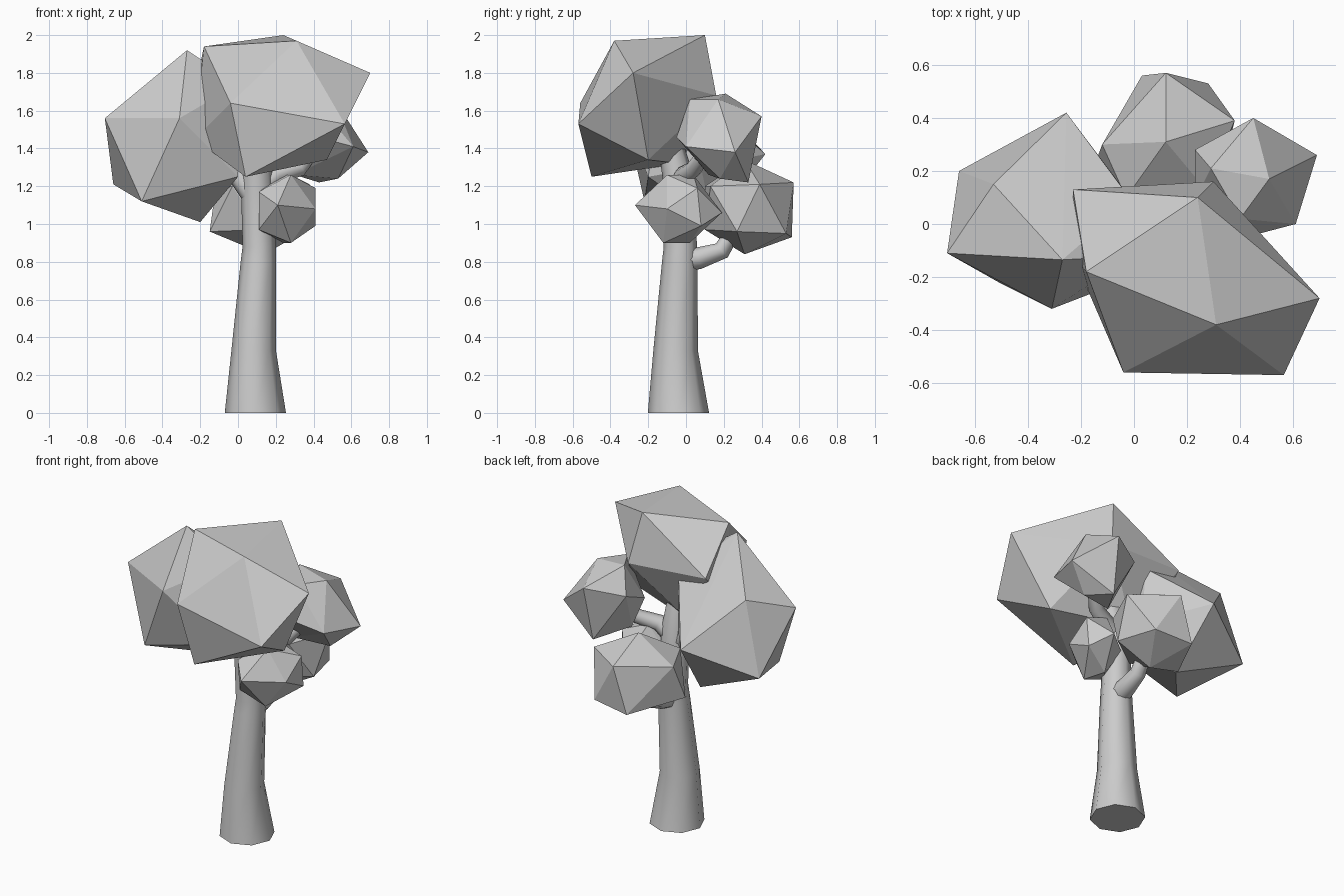
import bpy, bmesh, math
from mathutils import Vector

if "Cube" in bpy.data.objects:
    bpy.data.objects.remove(bpy.data.objects["Cube"])


def finish(name, bm):
    bmesh.ops.recalc_face_normals(bm, faces=bm.faces)
    me = bpy.data.meshes.new(name)
    bm.to_mesh(me)
    bm.free()
    ob = bpy.data.objects.new(name, me)
    bpy.context.collection.objects.link(ob)
    return ob


def foliage(name, pts, center=None):
    """Faceted 20-sided clump; with a center, the far half mirrors the given points."""
    pts = [Vector(p) for p in pts]
    if center:
        pts += [2 * Vector(center) - p for p in pts]
    bm = bmesh.new()
    for p in pts:
        bm.verts.new(p)
    bmesh.ops.convex_hull(bm, input=bm.verts)
    bmesh.ops.delete(bm, geom=[v for v in bm.verts if not v.link_faces], context='VERTS')
    return finish(name, bm)


def limb(name, path, radii, level=False, sides=8):
    """Tapered tube along a path; level keeps every ring horizontal."""
    path = [Vector(p) for p in path]
    bm = bmesh.new()
    rings = []
    for i, (p, r) in enumerate(zip(path, radii)):
        t = path[min(i + 1, len(path) - 1)] - path[max(i - 1, 0)]
        if level:
            t = Vector((0, 0, 1))
        q = Vector((0, 0, 1)).rotation_difference(t.normalized())
        rings.append([bm.verts.new(p + q @ Vector((r * math.cos(a), r * math.sin(a), 0)))
                      for a in (2 * math.pi * k / sides for k in range(sides))])
    for a, b in zip(rings, rings[1:]):
        for k in range(sides):
            n = (k + 1) % sides
            bm.faces.new((a[k], a[n], b[n], b[k]))
    bm.faces.new(rings[0])
    bm.faces.new(rings[-1])
    ob = finish(name, bm)
    bpy.ops.object.select_all(action='DESELECT')
    ob.select_set(True)
    bpy.context.view_layer.objects.active = ob
    bpy.ops.object.shade_smooth_by_angle(angle=math.radians(60))
    return ob


# Trunk and branches
limb("trunk", [(.092, -.04, 0), (.083, -.055, .33), (.108, -.033, .8), (.112, -.03, .88),
               (.1, -.04, 1.25), (.11, -.1, 1.5)],
     [.162, .118, .094, .088, .085, .06], level=True)
limb("back_branch", [(.11, -.02, .81), (.12, .07, .82), (.13, .19, .86), (.13, .26, .98)],
     [.07, .058, .048, .04])
limb("right_branch", [(.11, -.04, 1.18), (.2, -.01, 1.26), (.32, .04, 1.29), (.42, .13, 1.42)],
     [.06, .05, .045, .035])
limb("left_branch", [(.1, -.04, 1.12), (0, -.02, 1.26), (-.15, .02, 1.4)], [.06, .055, .04])
limb("front_branch", [(.11, -.04, .93), (.18, -.04, 1.0), (.26, -.04, 1.08)], [.05, .045, .035])

# Two large irregular clumps
foliage("top_foliage", [
    (.24, .10, 2.0), (.31, -.38, 1.97), (.70, -.28, 1.80), (-.18, -.18, 1.94),
    (-.04, -.56, 1.64), (.565, -.57, 1.53), (.04, -.50, 1.25), (-.23, .13, 1.71),
    (.30, .16, 1.68), (.47, -.2, 1.34), (0, -.03, 1.32), (-.23, -.12, 1.45)])
foliage("left_foliage", [
    (-.27, -.135, 1.92), (-.705, -.11, 1.56), (-.31, -.32, 1.56), (-.53, .15, 1.66),
    (-.66, .20, 1.21), (-.255, .42, 1.37), (-.51, -.22, 1.12), (-.20, .14, 1.01),
    (0, -.2, 1.25), (-.01, .09, 1.66), (0, -.12, 1.74), (0, .08, 1.3)])

# Three small clumps
foliage("back_foliage", [
    (.12, .31, 1.34), (.12, .57, 1.22), (.38, .39, 1.21), (.27, .13, 1.2), (-.03, .1, 1.2),
    (-.12, .30, 1.18), (.03, .56, .93), (.28, .53, .95), (.35, .27, .96), (.12, .1, .97),
    (-.15, .22, .96), (.14, .31, .84)])
foliage("right_foliage", [
    (.51, .17, 1.66), (.45, .40, 1.57), (.69, .26, 1.38), (.61, 0, 1.41), (.40, .02, 1.66),
    (.29, .21, 1.69), (.43, .33, 1.22), (.23, .28, 1.53), (.23, .09, 1.45),
    (.53, .18, 1.24), (.42, -.05, 1.46), (.3, .12, 1.26)])
foliage("front_foliage", [
    (.21, -.27, 1.1), (.28, -.1, 1.26), (.11, -.16, 1.17), (.11, -.14, .97),
    (.28, -.12, .9), (.41, -.1, 1.08)], (.26, -.04, 1.08))
